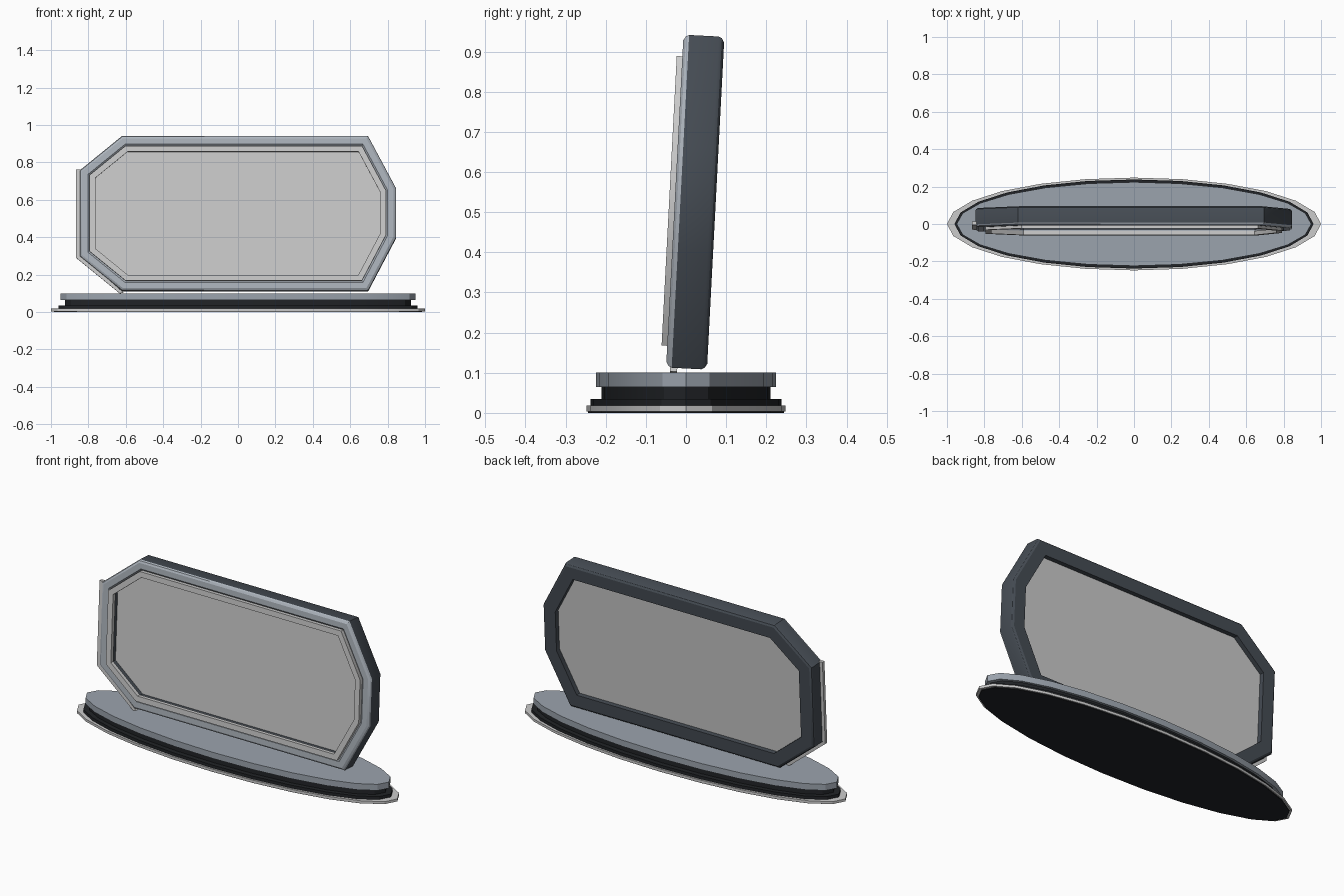
import bpy, math
from mathutils import Vector, Matrix

if "Cube" in bpy.data.objects:
    bpy.data.objects.remove(bpy.data.objects["Cube"])


def material(name, r, g, b, a=1.0):
    m = bpy.data.materials.new(name)
    m.diffuse_color = (r, g, b, a)
    m.use_nodes = True
    m.node_tree.nodes["Principled BSDF"].inputs["Base Color"].default_value = m.diffuse_color
    return m


SLATE = material("slate", 0.33, 0.37, 0.42)
BEZEL = material("light_slate", 0.42, 0.46, 0.51)
DARK = material("dark_slate", 0.06, 0.072, 0.088)
BLACK = material("black", 0.015, 0.017, 0.02)
GLASS = material("clear_grey", 0.75, 0.76, 0.77, 0.4)

# Display is tilted back about its centre
TILT = Matrix.Translation((0, 0.022, 0.525)) @ Matrix.Rotation(math.radians(-3), 4, 'X')


def build(name, verts, faces, mat, matrix=None):
    me = bpy.data.meshes.new(name)
    me.from_pydata(verts, [], faces)
    me.materials.append(mat)
    ob = bpy.data.objects.new(name, me)
    bpy.context.collection.objects.link(ob)
    if matrix:
        ob.matrix_world = matrix
    bpy.context.view_layer.objects.active = ob
    bpy.ops.object.select_all(action='DESELECT')
    ob.select_set(True)
    bpy.ops.object.mode_set(mode='EDIT')
    bpy.ops.mesh.select_all(action='SELECT')
    bpy.ops.mesh.normals_make_consistent(inside=False)
    bpy.ops.object.mode_set(mode='OBJECT')
    bpy.ops.object.shade_smooth_by_angle(angle=math.radians(30))
    return ob


def loft(name, loops, mat, matrix=None, closed=False):
    """Bridge equal loops; cap the ends, or join last to first when closed."""
    n, k = len(loops[0]), len(loops)
    verts = [p for lp in loops for p in lp]
    faces = []
    for i in range(k if closed else k - 1):
        a, b = i * n, ((i + 1) % k) * n
        faces += [(a + j, a + (j + 1) % n, b + (j + 1) % n, b + j) for j in range(n)]
    if not closed:
        faces += [tuple(range(n)), tuple(range((k - 1) * n, k * n))]
    return build(name, verts, faces, mat, matrix)


def ellipse(rx, ry, z, n=24):
    return [(rx * math.cos(t), ry * math.sin(t), z)
            for t in (2 * math.pi * i / n for i in range(n))]


# Asymmetric eight-sided outline, counter-clockwise, in local x/z
OUTLINE = [Vector(p) for p in (
    (-0.62, -0.415), (0.695, -0.415), (0.845, -0.13), (0.845, 0.135),
    (0.695, 0.415), (-0.62, 0.415), (-0.847, 0.23), (-0.847, -0.23))]


def octagon(d, y):
    """Outline moved inward by d, at local depth y."""
    out, n = [], len(OUTLINE)
    for i, p in enumerate(OUTLINE):
        e0 = (p - OUTLINE[i - 1]).normalized()
        e1 = (OUTLINE[(i + 1) % n] - p).normalized()
        n0, n1 = Vector((-e0.y, e0.x)), Vector((-e1.y, e1.x))
        q = p + (n0 + n1) * (d / (1 + n0.dot(n1)))
        out.append((q.x, y, q.y))
    return out


# Base: stacked elliptical plates
def plate(name, levels, mat):
    return loft(name, [ellipse(*lv) for lv in levels], mat)


plate("base_foot", [(0.985, 0.244, 0.0), (0.985, 0.244, 0.004), (0.96, 0.238, 0.004),
                    (0.96, 0.238, 0.035)], BLACK)
plate("base_neck", [(0.925, 0.21, 0.033), (0.925, 0.21, 0.067)], BLACK)
plate("base_top", [(0.948, 0.224, 0.065), (0.948, 0.224, 0.1)], SLATE)
loft("base_skirt", [ellipse(1.0, 0.248, 0.004), ellipse(1.0, 0.248, 0.018),
                    ellipse(0.958, 0.237, 0.018), ellipse(0.958, 0.237, 0.004)],
     GLASS, closed=True)

# Frame: dark body behind a lighter stepped bezel
body = [(0.0, -0.036), (0.0, 0.038), (0.004, 0.046), (0.014, 0.052), (0.08, 0.052),
        (0.08, -0.036)]
bezel = [(0.0, -0.036), (0.004, -0.044), (0.014, -0.05), (0.045, -0.05),
         (0.055, -0.042), (0.08, -0.042), (0.08, -0.036)]
loft("frame_body", [octagon(*p) for p in body], DARK, TILT, closed=True)
loft("frame_bezel", [octagon(*p) for p in bezel], BEZEL, TILT, closed=True)

# Clear raised rim around the opening
rim = [(0.054, -0.042), (0.054, -0.064), (0.085, -0.064), (0.085, -0.042)]
loft("clear_rim", [octagon(*p) for p in rim], GLASS, TILT, closed=True)

# Clear pane recessed inside the opening
loft("display_pane", [octagon(0.08, -0.015), octagon(0.08, 0.025)], GLASS, TILT)

# Clear trim strip along the left side and lower left corner
outer = [(-0.865, 0.235), (-0.865, -0.238), (-0.632, -0.428)]
inner = [(-0.612, -0.424), (-0.838, -0.226), (-0.838, 0.235)]
strip = outer + inner
loft("side_trim", [[(x, y, z) for x, z in strip] for y in (-0.04, -0.022)], GLASS, TILT)
